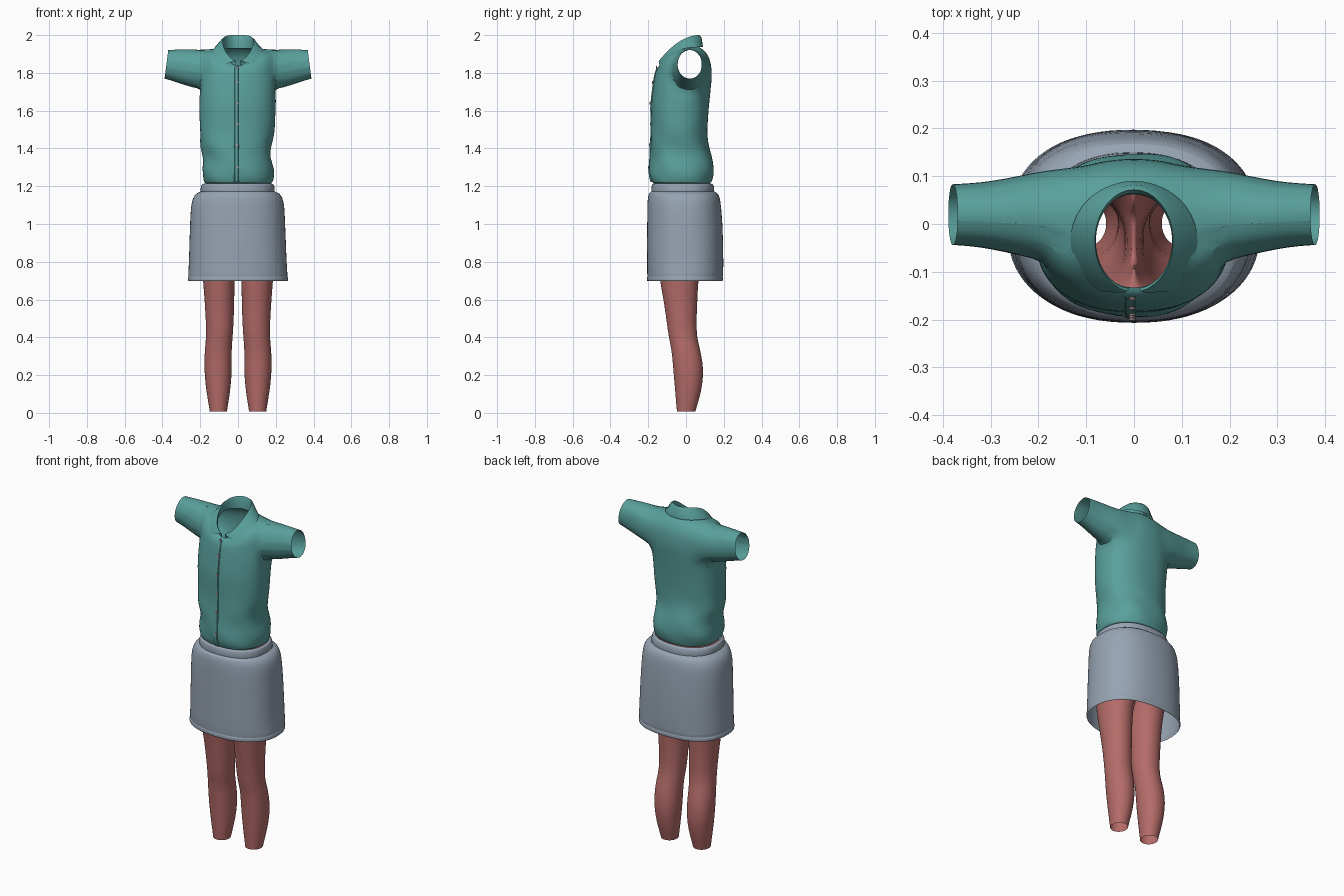
import bpy, bmesh, math

cube = bpy.data.objects.get("Cube")
if cube:
    bpy.data.objects.remove(cube, do_unlink=True)


def material(name, rgb):
    m = bpy.data.materials.new(name)
    m.use_nodes = True
    m.diffuse_color = (*rgb, 1)
    m.node_tree.nodes["Principled BSDF"].inputs["Base Color"].default_value = (*rgb, 1)
    return m


TEAL = material("teal cloth", (0.10, 0.35, 0.33))
GREY = material("grey cloth", (0.31, 0.37, 0.45))
RED = material("dusty red cloth", (0.46, 0.15, 0.14))
BUTTON = material("button pink grey", (0.40, 0.28, 0.30))


def finish(bm, name, mat, subdivide=1, mirror=False, angle=40):
    """Turn a bmesh into a smooth shaded object."""
    bmesh.ops.recalc_face_normals(bm, faces=bm.faces)
    me = bpy.data.meshes.new(name)
    bm.to_mesh(me)
    bm.free()
    ob = bpy.data.objects.new(name, me)
    bpy.context.collection.objects.link(ob)
    me.materials.append(mat)
    if mirror:
        mod = ob.modifiers.new("mirror", "MIRROR")
        mod.merge_threshold = 0.0005
    if subdivide:
        mod = ob.modifiers.new("smooth", "SUBSURF")
        mod.levels = mod.render_levels = subdivide
    bpy.ops.object.select_all(action="DESELECT")
    ob.select_set(True)
    bpy.context.view_layer.objects.active = ob
    bpy.ops.object.shade_smooth_by_angle(angle=math.radians(angle))
    return ob


def power(v, e):
    return math.copysign(abs(v) ** e, v)


def ring(xl, xr, yf, yb, zs, zf=None, zb=None, p=2.3, n=40, fold=0.0):
    """Rounded cross-section; height may differ at side, front and back."""
    zf = zs if zf is None else zf
    zb = zs if zb is None else zb
    pts = []
    for i in range(n):
        a = 2 * math.pi * i / n
        c, s = math.cos(a), math.sin(a)
        k = 1 + fold * math.sin(5 * a + zs * 31)
        cx, cy = (xl + xr) / 2, (yf + yb) / 2
        x = cx + (xr - xl) / 2 * power(c, 2 / p) * k
        y = cy + (yb - yf) / 2 * power(s, 2 / p) * k
        pts.append((x, y, zs + ((zb if s > 0 else zf) - zs) * s * s))
    return pts


def loft(rings, closed=True):
    bm = bmesh.new()
    rows = [[bm.verts.new(p) for p in r] for r in rings]
    for lo, hi in zip(rows, rows[1:]):
        n = len(lo)
        for i in range(n if closed else n - 1):
            j = (i + 1) % n
            bm.faces.new((lo[i], lo[j], hi[j], hi[i]))
    return bm


# Shirt body: left x, right x, front y, back y, height, fold strength
BODY = [
    (-.165, .165, -.165, .12, 1.212, 0), (-.183, .185, -.183, .135, 1.218, .01),
    (-.187, .188, -.192, .143, 1.25, .02), (-.193, .192, -.195, .152, 1.29, .025),
    (-.178, .172, -.190, .142, 1.35, .03), (-.203, .175, -.190, .118, 1.41, .025),
    (-.200, .192, -.184, .112, 1.47, .012), (-.203, .197, -.183, .116, 1.54, .006),
    (-.206, .200, -.186, .121, 1.62, 0), (-.206, .202, -.180, .128, 1.68, 0),
    (-.206, .204, -.175, .131, 1.72, 0), (-.205, .204, -.170, .136, 1.76, 0)]
# Shoulders: half width, front y, back y, side / front / back height
SHOULDER = [
    (.203, -.166, .137, 1.80, 1.785, 1.79), (.201, -.162, .135, 1.85, 1.805, 1.83),
    (.194, -.155, .128, 1.89, 1.82, 1.87), (.165, -.148, .110, 1.916, 1.83, 1.905),
    (.125, -.142, .085, 1.918, 1.835, 1.928), (.088, -.133, .064, 1.93, 1.838, 1.94)]
rings = [ring(*r[:5], fold=r[5]) for r in BODY]
rings += [ring(-r[0], *r, p=2.2) for r in SHOULDER]
bm = loft(rings)

# Sleeves: x, centre y, centre z, half depth, half height, lean of the cuff
SLEEVE = [(.192, .018, 1.818, .096, .103, 0), (.235, .018, 1.822, .086, .102, .02),
          (.30, .019, 1.834, .072, .091, .08), (.345, .02, 1.841, .067, .082, .11),
          (.379, .02, 1.845, .065, .076, .13)]
x0, cy, cz, ry, rz, _ = SLEEVE[0]


def in_armhole(f):
    c = f.calc_center_median()
    return abs(c.x) > .12 and ((c.y - cy) / ry) ** 2 + ((c.z - cz) / rz) ** 2 < 1


bmesh.ops.delete(bm, geom=[f for f in bm.faces if in_armhole(f)], context="FACES")
edges = [e for e in bm.edges if e.is_boundary
         and all(abs(v.co.x) > .1 and 1.66 < v.co.z < 1.96 for v in e.verts)]
row = {v: v for e in edges for v in e.verts}
angles = {v: math.atan2((v.co.z - cz) / rz, (v.co.y - cy) / ry) for v in row}
for k, (sx, sy, sz, dy, dz, lean) in enumerate(SLEEVE):
    new = {}
    for v, a in angles.items():
        side = math.copysign(1, v.co.x)
        h = math.sin(a) * dz
        pos = (side * (sx - lean * h), sy + math.cos(a) * dy, sz + h)
        if k == 0:
            v.co = pos
        else:
            new[v] = bm.verts.new(pos)
    if new:
        for e in edges:
            a, b = e.verts
            bm.faces.new((row[a], row[b], new[b], new[a]))
        row = new
finish(bm, "shirt", TEAL)

# Collar: inner band, fold line and outer leaf with pointed tips
M = 32


def collar_row(limit, rx, yf, yb, z, drop, e):
    pts = []
    for i in range(M + 1):
        a = math.radians(-limit + (180 + 2 * limit) * i / M)
        f = (1 - math.sin(a)) / 2
        y = (yf + yb) / 2 + (yb - yf) / 2 * math.sin(a)
        pts.append((rx * math.cos(a), y, z - drop * f ** e))
    return pts


bm = loft([collar_row(84, .086, -.134, .062, 1.93, .095, 3),
           collar_row(82, .080, -.136, .064, 1.985, .125, 2),
           collar_row(80, .082, -.142, .072, 2.0, .135, 2),
           collar_row(76, .092, -.148, .082, 1.99, .132, 2.2),
           collar_row(56, .133, -.162, .090, 1.936, .125, 3)], closed=False)
finish(bm, "collar", TEAL, subdivide=0, angle=50)


# Front placket strip and buttons follow the body profile
def front_y(z):
    prof = [(r[4], r[2]) for r in BODY[1:]] + [(r[4], r[1]) for r in SHOULDER[:1]]
    prof.append((1.84, -.148))
    for (z0, y0), (z1, y1) in zip(prof, prof[1:]):
        if z <= z1:
            return y0 + (y1 - y0) * (z - z0) / (z1 - z0)
    return prof[-1][1]


strip = []
for i in range(21):
    z = 1.222 + i * .0303
    y = front_y(z)
    strip.append([(-.02, y + .003, z), (-.017, y - .003, z),
                  (.0, y - .004, z), (.004, y + .003, z)])
finish(loft(strip, closed=False), "button_placket", TEAL, subdivide=0)

for i, z in enumerate((1.83, 1.75, 1.64, 1.53, 1.42, 1.30)):
    bpy.ops.mesh.primitive_cylinder_add(vertices=10, radius=.007, depth=.006,
                                        location=(-.004, front_y(z) - .005, z),
                                        rotation=(math.pi / 2, 0, 0))
    b = bpy.context.object
    b.name = f"button_{i + 1}"
    b.data.materials.append(BUTTON)

# Skirt with a stitched hem, open at the bottom
SKIRT = [(-.262, .262, -.203, .193, .697), (-.266, .266, -.207, .198, .70),
         (-.265, .265, -.207, .198, .718), (-.261, .261, -.203, .194, .722),
         (-.264, .264, -.206, .198, .726), (-.260, .258, -.207, .198, .80),
         (-.257, .254, -.207, .197, .92), (-.254, .249, -.206, .192, 1.02),
         (-.250, .246, -.205, .186, 1.10), (-.238, .236, -.202, .180, 1.14),
         (-.220, .222, -.197, .170, 1.163), (-.198, .196, -.184, .150, 1.172)]
finish(loft([ring(*r, fold=.004) for r in SKIRT]), "skirt", GREY)

# Waistband
BAND = [(-.190, .188, -.178, .142, 1.155), (-.199, .196, -.184, .151, 1.165),
        (-.199, .195, -.184, .150, 1.19), (-.195, .192, -.182, .147, 1.21),
        (-.180, .178, -.170, .132, 1.214)]
finish(loft([ring(*r) for r in BAND]), "waistband", GREY)

# Leggings: one open leg, flattened against the centre above the crotch
LEG = [(.058, .150, -.048, .050, .008), (.052, .156, -.052, .062, .05),
       (.042, .167, -.057, .080, .11), (.034, .176, -.064, .092, .19),
       (.032, .179, -.070, .090, .26), (.034, .176, -.077, .074, .34),
       (.028, .168, -.092, .058, .40), (.023, .170, -.102, .055, .48),
       (.020, .176, -.116, .060, .58), (.018, .185, -.138, .064, .70),
       (.010, .192, -.148, .080, .78), (-.01, .195, -.155, .100, .84),
       (-.10, .200, -.160, .125, .90), (-.190, .200, -.165, .140, 1.0),
       (-.185, .185, -.165, .130, 1.10), (-.178, .178, -.165, .125, 1.17)]
bm = loft([[(max(x, 0), y, z) for x, y, z in ring(*r, p=2.1, n=32)] for r in LEG])
bmesh.ops.delete(bm, geom=[f for f in bm.faces if all(v.co.x < 1e-5 for v in f.verts)],
                 context="FACES")
finish(bm, "leggings", RED, mirror=True)
